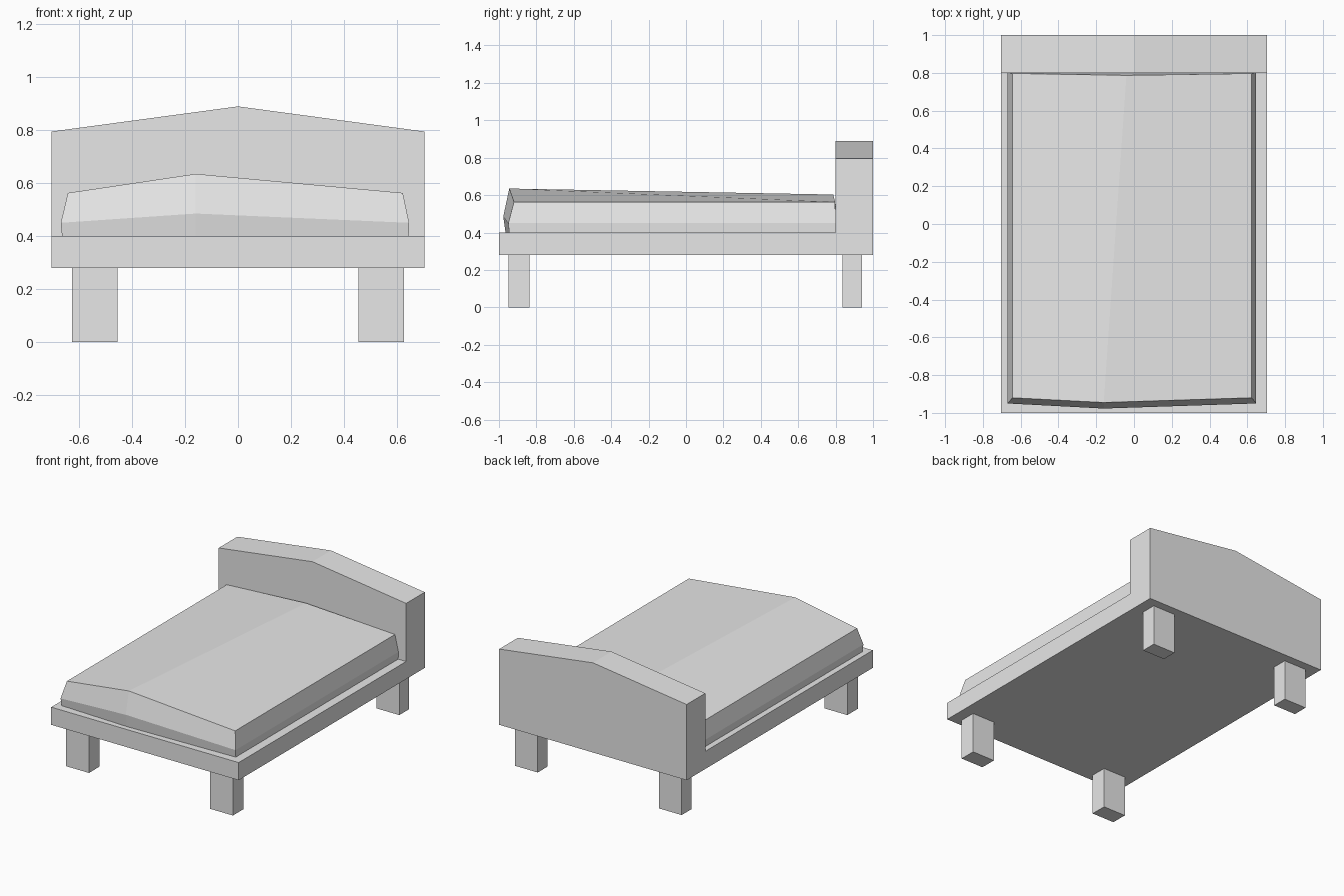
import bpy
import bmesh

cube = bpy.data.objects.get("Cube")
if cube:
    bpy.data.objects.remove(cube, do_unlink=True)

grey = bpy.data.materials.new("light grey")
grey.use_nodes = True
grey.diffuse_color = (0.8, 0.8, 0.8, 1)
for node in grey.node_tree.nodes:
    if node.type == 'BSDF_PRINCIPLED':
        node.inputs["Base Color"].default_value = (0.8, 0.8, 0.8, 1)


def loft(name, rings):
    """Join equal-length closed rings into a capped, flat-shaded solid."""
    bm = bmesh.new()
    loops = [[bm.verts.new(p) for p in ring] for ring in rings]
    n = len(loops[0])
    for a, b in zip(loops, loops[1:]):
        for i in range(n):
            j = (i + 1) % n
            bm.faces.new((a[i], a[j], b[j], b[i]))
    bm.faces.new(loops[0][::-1])
    bm.faces.new(loops[-1])
    bmesh.ops.recalc_face_normals(bm, faces=bm.faces)
    mesh = bpy.data.meshes.new(name)
    bm.to_mesh(mesh)
    bm.free()
    mesh.materials.append(grey)
    obj = bpy.data.objects.new(name, mesh)
    bpy.context.collection.objects.link(obj)
    return obj


# Frame and headboard: an L-shaped side profile, rising to a central peak
def frame_section(x, top):
    outline = [(-1, 0.28), (1, 0.28), (1, top), (0.8, top), (0.8, 0.4), (-1, 0.4)]
    return [(x, y, z) for y, z in outline]


loft("bed_frame_and_headboard", [frame_section(-0.705, 0.795),
                                 frame_section(0, 0.89),
                                 frame_section(0.705, 0.795)])


# Mattress: stacked rings, bulging at the middle with an off-centre ridge
def mattress_ring(left, right, front, back, z, front_mid, back_mid):
    return [(left, front, z), front_mid, (right, front, z),
            (right, back, z), back_mid, (left, back, z)]


mattress = loft("mattress", [
    mattress_ring(-0.665, 0.645, -0.945, 0.8, 0.4, (-0.16, -0.965, 0.4), (-0.04, 0.8, 0.4)),
    mattress_ring(-0.67, 0.647, -0.95, 0.8, 0.45, (-0.16, -0.977, 0.485), (-0.04, 0.8, 0.53)),
    mattress_ring(-0.643, 0.623, -0.92, 0.797, 0.563, (-0.16, -0.945, 0.635), (-0.04, 0.787, 0.603)),
])

# Split the top of the mattress along its ridge
bm = bmesh.new()
bm.from_mesh(mattress.data)
top = max(bm.faces, key=lambda f: f.calc_center_median().z)
ridge = sorted(top.verts, key=lambda v: v.co.z)[-2:]
bmesh.utils.face_split(top, ridge[0], ridge[1])
bm.to_mesh(mattress.data)
bm.free()

# Legs
for end, y0, y1 in (("front", -0.95, -0.838), ("back", 0.838, 0.942)):
    for side, s in (("left", 1), ("right", -1)):
        a, b = 0.456 * s, 0.627 * s
        loft(f"{end}_{side}_leg", [[(a, y0, z), (b, y0, z), (b, y1, z), (a, y1, z)]
                                   for z in (0, 0.28)])
